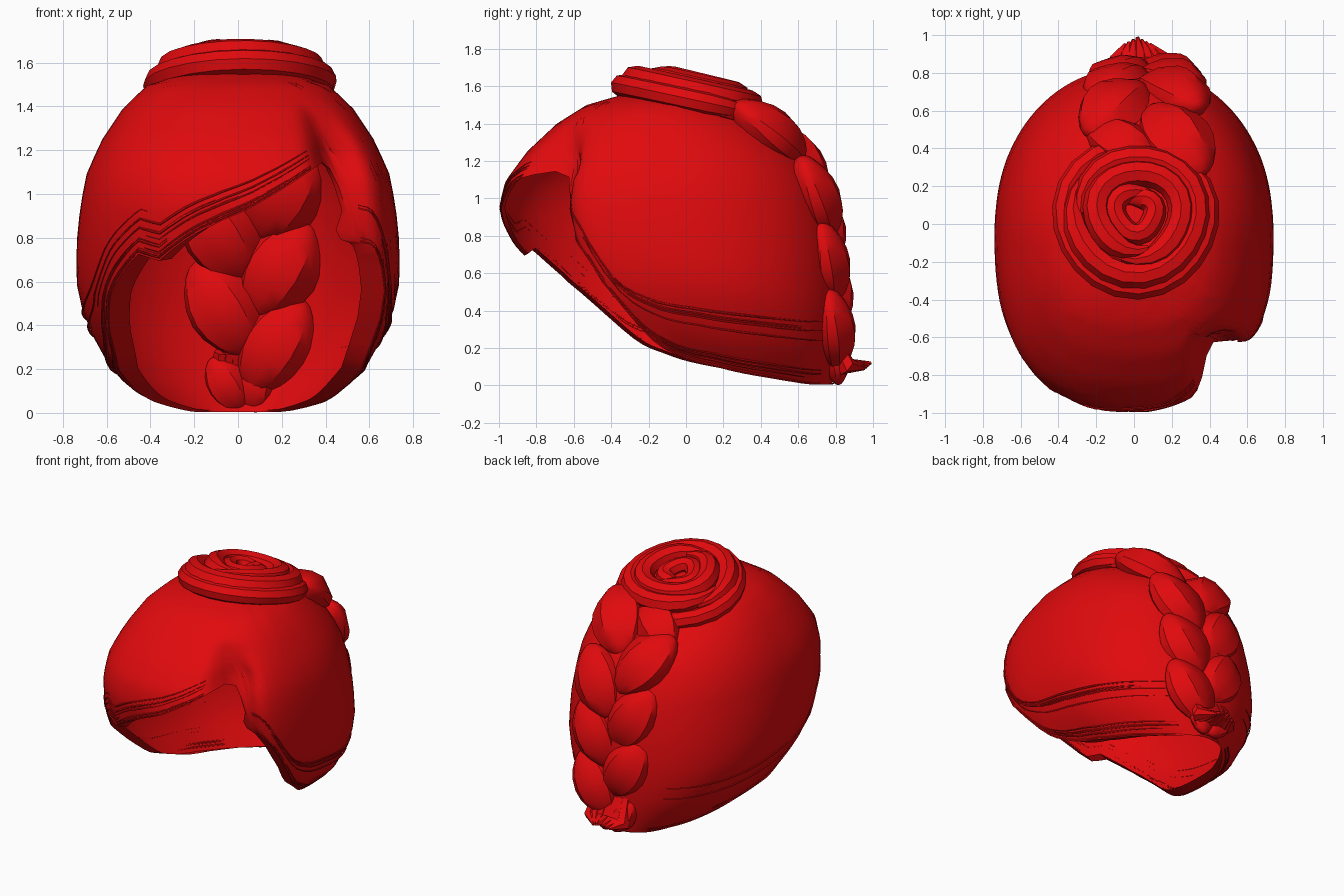
import bpy, bmesh, math, random
from mathutils import Vector, Matrix

random.seed(4)
cube = bpy.data.objects.get("Cube")
if cube:
    bpy.data.objects.remove(cube, do_unlink=True)

red = bpy.data.materials.new("hair_red")
red.use_nodes = True
red.diffuse_color = (0.75, 0.003, 0.004, 1)
red.node_tree.nodes["Principled BSDF"].inputs["Base Color"].default_value = red.diffuse_color


def finish(obj, angle=40):
    obj.data.materials.append(red)
    bpy.ops.object.select_all(action="DESELECT")
    obj.select_set(True)
    bpy.context.view_layer.objects.active = obj
    if obj.type == "CURVE":
        bpy.ops.object.convert(target="MESH")
    bpy.ops.object.shade_smooth_by_angle(angle=math.radians(angle))


def add_mesh(name, bm, angle=40):
    mesh = bpy.data.meshes.new(name)
    bm.to_mesh(mesh)
    bm.free()
    obj = bpy.data.objects.new(name, mesh)
    bpy.context.collection.objects.link(obj)
    finish(obj, angle)


def add_tubes(name, paths, depth, res=1, matrix=Matrix()):
    """Each path is a list of (point, radius)."""
    curve = bpy.data.curves.new(name, "CURVE")
    curve.dimensions = "3D"
    curve.bevel_depth, curve.bevel_resolution = depth, res
    curve.use_fill_caps = True
    for path in paths:
        spline = curve.splines.new("POLY")
        spline.points.add(len(path) - 1)
        for sp, (p, r) in zip(spline.points, path):
            sp.co = (*p, 1)
            sp.radius = r
    obj = bpy.data.objects.new(name, curve)
    bpy.context.collection.objects.link(obj)
    obj.matrix_world = matrix
    finish(obj)


def lerp_table(table, key):
    """Linear lookup in rows sorted by rising first value."""
    if key <= table[0][0]:
        return table[0][1:]
    for a, b in zip(table, table[1:]):
        if key <= b[0]:
            f = (key - a[0]) / (b[0] - a[0])
            return [u + (v - u) * f for u, v in zip(a[1:], b[1:])]
    return table[-1][1:]


# Cross-sections of the hair cap: height, front y, back y, half width
SECTIONS = [
    (0.0, -0.25, 0.78, 0.3), (0.05, -0.36, 0.79, 0.4), (0.2, -0.58, 0.82, 0.58),
    (0.4, -0.74, 0.83, 0.69), (0.55, -0.86, 0.83, 0.735), (0.75, -0.95, 0.81, 0.74),
    (0.95, -0.99, 0.77, 0.72), (1.1, -0.96, 0.72, 0.69), (1.25, -0.85, 0.62, 0.62),
    (1.4, -0.69, 0.44, 0.52), (1.5, -0.53, 0.26, 0.41), (1.56, -0.32, 0.1, 0.22),
    (1.58, -0.1, -0.1, 0.0)]
LEFT_HEM = [(-1, 0.93), (-0.95, 0.83), (-0.85, 0.75), (-0.6, 0.53), (-0.25, 0.22),
            (0, 0.13), (0.35, 0.06), (0.7, 0)]
RIGHT_HEM = [(-0.7, 0.95), (-0.6, 0.8), (-0.4, 0.5), (-0.2, 0.25), (0, 0.14),
             (0.35, 0.06), (0.7, 0)]
FRINGE_HEM = [(-0.4, 0.66), (-0.3, 0.75), (-0.2, 0.82), (0, 0.91), (0.2, 1.02), (0.42, 1.17)]
TOP = 1.58
PART = 34


def cap_point(deg, z):
    front, back, w = lerp_table(SECTIONS, z)
    s, c = math.sin(math.radians(deg)), math.cos(math.radians(deg))
    mid, half = (front + back) / 2, (back - front) / 2
    power = 0.8 if c > 0 else 0.95
    x = w * math.copysign(abs(s) ** power, s)
    y = mid - half * math.copysign(abs(c) ** power, c)
    # Parting crease, fading out towards the crown
    d = deg - PART
    fade = min(1, max(0, (1.42 - z) / 0.25))
    y += 0.22 * fade * math.exp(-(d / (6 if d < 0 else 19)) ** 2)
    return Vector((x, y, z))


def hem_limit(p):
    if p.y > -0.1 or p.x > 0.42:
        h = lerp_table(RIGHT_HEM if p.x > 0 else LEFT_HEM, p.y)[0]
        if p.x > 0.42 and p.y < -0.4:
            h = max(h, 1.17 - (p.x - 0.42) * 3.3)
        return h
    if p.x > -0.4:
        return lerp_table(FRINGE_HEM, p.x)[0]
    return lerp_table(LEFT_HEM, p.y)[0]


def hem_height(deg):
    z = 1.4
    while z > 0.004 and z > hem_limit(cap_point(deg, z)):
        z -= 0.004
    return max(z, 0.004)


STEP = 3
ANGLES = range(-180, 180, STEP)
HEM = {a: sum(hem_height(a + d) for d in (-STEP, 0, STEP)) / 3 for a in ANGLES}


def strand_point(deg, t, lift=0.0):
    p = cap_point(deg, TOP - (TOP - HEM[deg]) * t ** 1.6)
    return p + Vector((p.x, p.y, 0)).normalized() * lift


# Hair cap: meridians run from the crown down to the hem, then turn under
bm = bmesh.new()
crown = bm.verts.new((0, -0.1, TOP))
ROWS = 18
columns = []
for a in ANGLES:
    col = [bm.verts.new(strand_point(a, (i + 1) / ROWS)) for i in range(ROWS)]
    tip = col[-1].co
    col.append(bm.verts.new((tip.x * (0.84 if tip.z < 0.85 else 0.95), tip.y + 0.02, tip.z + 0.01)))
    columns.append(col)
for i, col in enumerate(columns):
    nxt = columns[(i + 1) % len(columns)]
    bm.faces.new((crown, col[0], nxt[0]))
    for j in range(ROWS):
        bm.faces.new((col[j], col[j + 1], nxt[j + 1], nxt[j]))
add_mesh("hair_cap", bm, 50)

# Fine strands combed along the hem, on both sides of the parting
RUNS = [(-150, -30), (-111, -21), (-60, 24), (-30, 24), (45, 135), (48, 114), (60, 150)]
strands = []
for k in range(30):
    t = 1 - 0.16 * random.random() ** 1.6
    first, last = random.choice(RUNS)
    strands.append([(strand_point(a, t, 0.003), 1 - 0.7 * abs(2 * (a - first) / (last - first) - 1))
                    for a in range(first, last + 1, STEP)])
add_tubes("hem_strands", strands, 0.006)

# Coiled bun, leaning backwards
tilt = Matrix.Translation((0.015, 0.035, 1.5)) @ Matrix.Rotation(math.radians(-13), 4, "X")


def coil(r0, r1, z0, z1, turns, start, thick):
    n = int(turns * 22)
    out = []
    for i in range(n + 1):
        f = i / n
        ang = start + f * turns * math.tau
        r = r0 + (r1 - r0) * f + 0.008 * math.sin(3 * ang)
        size = thick * min(1, 0.3 + 5 * f, 0.3 + 5 * (1 - f))
        out.append(((r * math.cos(ang), r * math.sin(ang), z0 + (z1 - z0) * f), size))
    return out


add_tubes("bun_coils", [
    coil(0.395, 0.37, -0.01, 0.03, 1.15, 0.4, 0.85),
    coil(0.34, 0.3, 0.06, 0.08, 1.1, 2.5, 0.95),
    coil(0.25, 0.2, 0.095, 0.11, 1.1, 4.4, 0.95),
    coil(0.13, 0.08, 0.10, 0.09, 1.2, 1.0, 0.8)], 0.075, 2, tilt)
bm = bmesh.new()
bmesh.ops.create_cone(bm, cap_ends=True, segments=24, radius1=0.38, radius2=0.2, depth=0.16, matrix=tilt)
add_mesh("bun_core", bm)

# Braid: plump overlapping locks alternating down the back
SPINE = [(0.08, 0.81), (0.3, 0.78), (0.5, 0.765), (0.75, 0.735), (1.0, 0.69), (1.2, 0.59), (1.35, 0.44), (1.45, 0.3)]


def lock(name, x, z, lean, size):
    y = lerp_table(SPINE, z)[0]
    slope = math.atan2(lerp_table(SPINE, z - 0.1)[0] - lerp_table(SPINE, z + 0.1)[0], 0.2)
    bm = bmesh.new()
    bmesh.ops.create_uvsphere(bm, u_segments=14, v_segments=10, radius=1)
    for v in bm.verts:
        taper = 1 - 0.25 * v.co.z ** 2
        ridge = 1 + 0.06 * math.cos(5 * math.atan2(v.co.y, v.co.x))
        v.co = Vector((v.co.x * taper * ridge * 0.175, v.co.y * taper * ridge * 0.13, v.co.z * 0.25)) * size
    bm.transform(Matrix.Translation((x, y, z)) @ Matrix.Rotation(slope, 4, "X")
                 @ Matrix.Rotation(lean, 4, "Y"))
    add_mesh(name, bm, 35)


for i in range(8):
    side = 1 if i % 2 == 0 else -1
    z = 1.35 - 0.174 * i
    size = min(1.1 - 0.02 * i, z / 0.235)
    lock(f"braid_lock_{i + 1}", 0.06 + side * (0.165 - 0.008 * i), z, side * 0.55, size)
lock("braid_root", -0.06, 1.37, 0.9, 0.9)
lock("braid_end", 0.09, 0.13, 0.1, 0.52)

# Loose braid tip flicking outwards
tips = []
for i in range(7):
    x = 0.03 + 0.035 * (i - 3)
    end = Vector((0.6 * x, 0.99 - 0.012 * abs(i - 3), 0.12 - 0.01 * abs(i - 3)))
    tips.append([(Vector((x, 0.78, 0.28)), 1.0), (Vector((1.2 * x, 0.86, 0.1)), 1.5), (end, 0.25)])
add_tubes("braid_tip", tips, 0.035)
